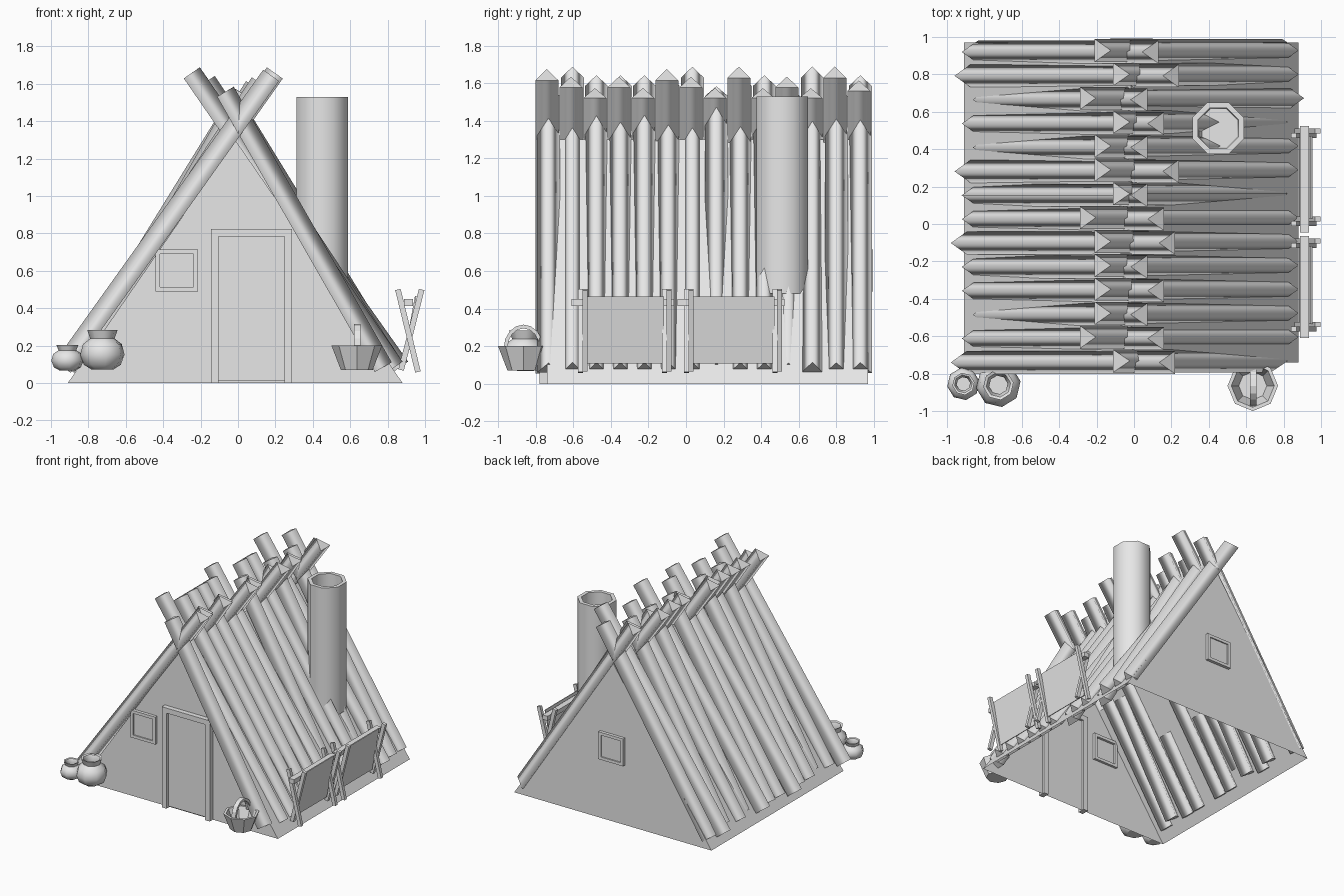
import bpy, bmesh, math
from mathutils import Vector

if "Cube" in bpy.data.objects:
    bpy.data.objects.remove(bpy.data.objects["Cube"], do_unlink=True)

grey = bpy.data.materials.new("plain_grey")
grey.use_nodes = True
colour = (0.8, 0.8, 0.8, 1)
grey.diffuse_color = colour
grey.node_tree.nodes["Principled BSDF"].inputs["Base Color"].default_value = colour


def finish(name, bm):
    bmesh.ops.recalc_face_normals(bm, faces=bm.faces)
    mesh = bpy.data.meshes.new(name)
    bm.to_mesh(mesh)
    bm.free()
    mesh.materials.append(grey)
    ob = bpy.data.objects.new(name, mesh)
    bpy.context.collection.objects.link(ob)
    return ob


def loft(name, rings, smooth=False, bm=None):
    """Skin a row of point rings and cap both ends; returns an object, or adds to bm."""
    own = bm is None
    bm = bm or bmesh.new()
    rows = [[bm.verts.new(p) for p in ring] for ring in rings]
    n = len(rows[0])
    for a, b in zip(rows, rows[1:]):
        for i in range(n):
            f = bm.faces.new((a[i], a[(i + 1) % n], b[(i + 1) % n], b[i]))
            f.smooth = smooth
    for end in (rows[0], rows[-1]):
        for e in bm.faces.new(end).edges:
            e.smooth = False
    return finish(name, bm) if own else None


def box(bm, x0, x1, y0, y1, z0, z1):
    rings = [[(x0, y, z0), (x1, y, z0), (x1, y, z1), (x0, y, z1)] for y in (y0, y1)]
    loft("", rings, bm=bm)


def frame(name, x0, x1, z0, z1, t, y0, y1, pane_y):
    """Rectangular frame with a thin panel set inside."""
    bm = bmesh.new()
    box(bm, x0, x0 + t, y0, y1, z0, z1)
    box(bm, x1 - t, x1, y0, y1, z0, z1)
    box(bm, x0 + t, x1 - t, y0, y1, z1 - t, z1)
    if z0 > 0.1:
        box(bm, x0 + t, x1 - t, y0, y1, z0, z0 + t)
    box(bm, x0 + t, x1 - t, pane_y - 0.005, pane_y + 0.005, max(z0, 0.012), z1 - t)
    return finish(name, bm)


def turned(name, x, y, profile, sides=8, smooth=True, phase=0.5):
    """Revolve (radius, height) pairs about a vertical axis."""
    angles = [2 * math.pi * (i + phase) / sides for i in range(sides)]
    rings = [[(x + r * math.cos(a), y + r * math.sin(a), z) for a in angles]
             for r, z in profile]
    ob = loft(name, rings, smooth)
    if smooth:
        bpy.ops.object.select_all(action='DESELECT')
        ob.select_set(True)
        bpy.context.view_layer.objects.active = ob
        bpy.ops.object.shade_smooth_by_angle(angle=math.radians(50))
    return ob


def stick(bm, a, b, w, d):
    """Straight square stick lying in an xz plane."""
    a, b = Vector(a), Vector(b)
    side = (b - a).normalized().cross(Vector((0, 1, 0))) * w / 2
    dep = Vector((0, d / 2, 0))
    loft("", [[p + side + dep, p - side + dep, p - side - dep, p + side - dep]
              for p in (a, b)], bm=bm)


# Tent-shaped hut shell, open underneath
bm = bmesh.new()
loft("", [[(-0.91, y, 0), (0.88, y, 0), (-0.015, y, 1.3)] for y in (-0.74, 0.97)], bm=bm)
bm.normal_update()
floor = [f for f in bm.faces if all(v.co.z < 0.01 for v in f.verts)]
bmesh.ops.delete(bm, geom=floor, context='FACES_ONLY')
finish("hut_walls", bm)

# Roof logs: triangular, crossing at the ridge, of uneven length
right_foot = [.88, .88, .91, .82, .88, .88, .82, .88, .88, .88, .88, .88, .88, .82]
right_tip = [.21, .11, .29, .11, .21, .21, .11, .29, .21, .21, .21, .21, .29, .11]
left_foot = [.92, .96, .86, .92, .86, .96, .92, .92, .98, .92, .92, .86, .92, .98]
left_tip = [.13, .24, .07, .16, .07, .24, .07, .16, .22, .07, .16, .07, .16, .22]


def log(name, side, y, foot, tip, tip_z):
    p = Vector((side * (foot - 0.043), y, 0.085))
    q = Vector((-side * (tip - 0.043), y, tip_z))
    d = (q - p).normalized()
    out = Vector((side * d.z, 0, abs(d.x))) * 0.052
    half = Vector((0, 0.061, 0))
    loft(name, [[c + out, c - out + half, c - out - half] for c in (p, q)], True)


for i in range(14):
    y = 0.928 - 0.1277 * i
    log(f"right_roof_log_{i + 1}", 1, y, right_foot[i], right_tip[i],
        1.52 + 0.56 * (right_tip[i] - 0.043))
    log(f"left_roof_log_{i + 1}", -1, y - 0.008, left_foot[i], left_tip[i],
        1.53 + 0.65 * (left_tip[i] - 0.043))

# Hollow chimney
turned("chimney", 0.45, 0.512,
       [(0.149, 0.48), (0.149, 1.53), (0.118, 1.53), (0.112, 0.75)])

# Door and windows
frame("door", -0.145, 0.29, 0, 0.825, 0.042, -0.78, -0.72, -0.75)
frame("front_window", -0.44, -0.215, 0.49, 0.715, 0.024, -0.765, -0.72, -0.75)
frame("back_window", -0.125, 0.1, 0.49, 0.715, 0.024, 0.95, 0.995, 0.98)

# Two clay pots
pot = [(0.06, 0), (0.1, 0.025), (0.12, 0.08), (0.105, 0.135), (0.066, 0.165),
       (0.082, 0.21), (0.066, 0.205), (0.05, 0.165), (0.07, 0.08)]
turned("large_pot", -0.725, -0.86, [(r, z + 0.073) for r, z in pot], phase=0.2)
turned("small_pot", -0.912, -0.855, [(r * 0.73, z * 0.65 + 0.068) for r, z in pot], phase=0.2)

# Basket with an arched handle
turned("basket", 0.635, -0.865,
       [(0.085, 0.07), (0.135, 0.2), (0.115, 0.2), (0.075, 0.09)], smooth=False, phase=0)
arch = []
for k in range(9):
    a = math.pi * k / 8
    c, s = math.cos(a), math.sin(a)
    arch.append([(0.637 + dx, -0.865 + r * c, 0.19 + (r + 0.02) * s)
                 for dx, r in ((-.018, .105), (.018, .105), (.018, .085), (-.018, .085))])
loft("basket_handle", arch)

# Drying racks: crossed sticks, a bar and a stretched hide
for name, y0, y1 in (("front_rack", -0.55, -0.103), ("back_rack", 0.015, 0.485)):
    bm = bmesh.new()
    for y in (y0, y1):
        stick(bm, (0.855, y - 0.012, 0.5), (0.962, y - 0.012, 0.06), 0.03, 0.026)
        stick(bm, (0.982, y + 0.012, 0.5), (0.872, y + 0.012, 0.07), 0.03, 0.026)
    box(bm, 0.888, 0.935, y0 - 0.06, y1 + 0.04, 0.413, 0.45)
    finish(name, bm)
    bm = bmesh.new()
    mid = (y0 + y1) / 2
    stick(bm, (0.95, mid, 0.465), (0.885, mid, 0.11), 0.008, y1 - y0 - 0.03)
    finish(name + "_hide", bm)
